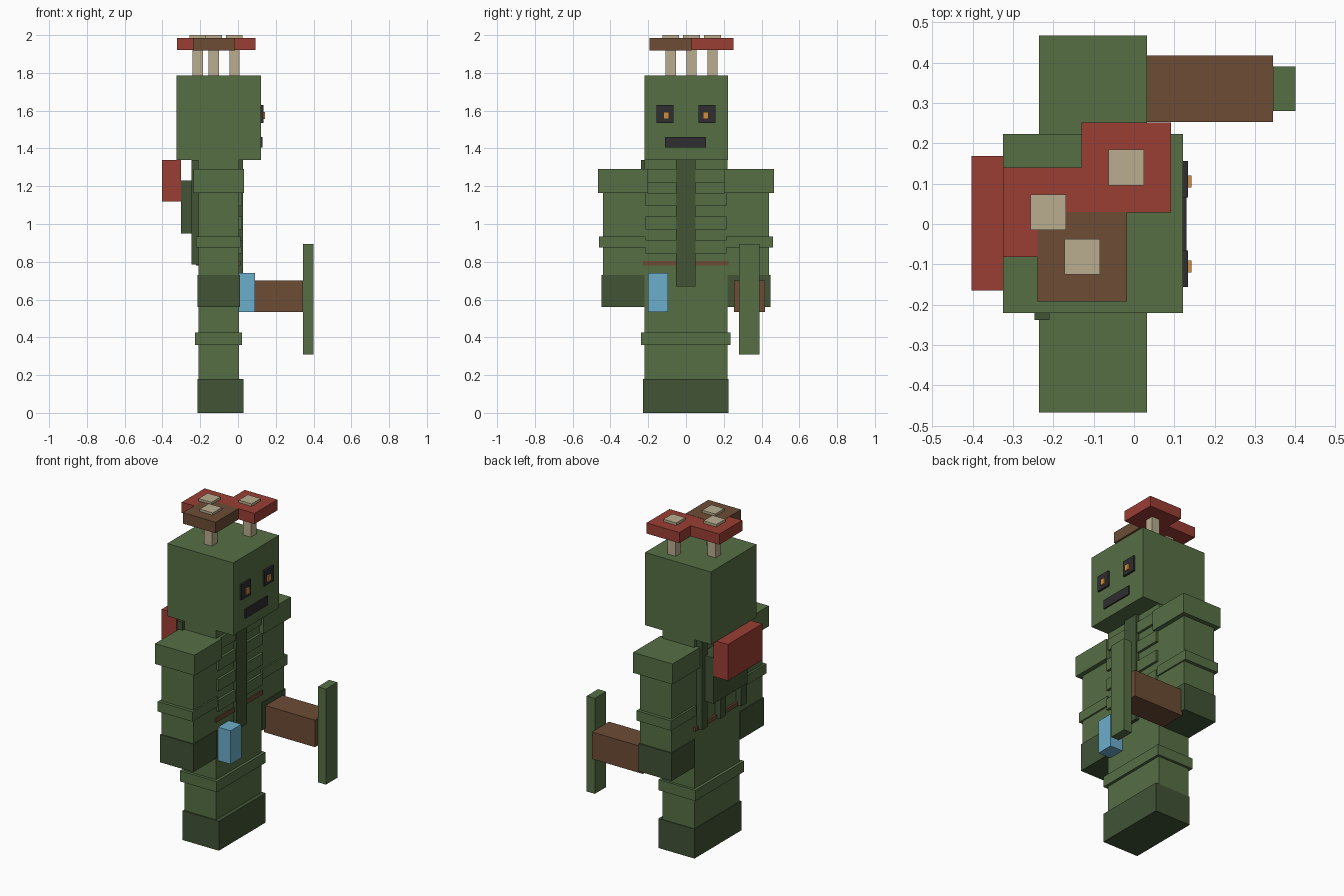
import bpy

cube = bpy.data.objects.get("Cube")
if cube:
    bpy.data.objects.remove(cube, do_unlink=True)


def material(name, rgb):
    """Flat material from 8-bit display colour, converted to linear."""
    lin = [((c / 255 + 0.055) / 1.055) ** 2.4 for c in rgb] + [1.0]
    m = bpy.data.materials.new(name)
    m.use_nodes = True
    m.diffuse_color = lin
    m.node_tree.nodes["Principled BSDF"].inputs["Base Color"].default_value = lin
    return m


MOSS = material("moss green", (86, 111, 69))
DARK = material("dark green", (65, 83, 53))
RED = material("mushroom red", (154, 62, 52))
BROWN = material("wood brown", (108, 76, 53))
BEIGE = material("stem beige", (186, 174, 144))
BLUE = material("bottle blue", (108, 174, 204))
BLACK = material("charcoal", (46, 46, 49))
ORANGE = material("eye orange", (208, 140, 62))


def box(name, mat, x, y, z):
    """Axis-aligned box from (min, max) ranges."""
    corners = [(a, b, c) for a in x for b in y for c in z]
    faces = [(0, 1, 3, 2), (4, 6, 7, 5), (0, 4, 5, 1),
             (2, 3, 7, 6), (0, 2, 6, 4), (1, 5, 7, 3)]
    mesh = bpy.data.meshes.new(name)
    mesh.from_pydata(corners, [], faces)
    mesh.materials.append(mat)
    obj = bpy.data.objects.new(name, mesh)
    bpy.context.collection.objects.link(obj)
    return obj


def pair(name, mat, x, y, z):
    """The same box on the +y and -y sides."""
    box(name + "_a", mat, x, y, z)
    box(name + "_b", mat, x, (-y[1], -y[0]), z)


# Body and legs
box("torso", MOSS, (-.21, .005), (-.22, .22), (.73, 1.34))
box("legs", MOSS, (-.21, .005), (-.22, .22), (.18, .73))
box("boots", DARK, (-.215, .03), (-.228, .225), (0, .18))
box("knee_band", MOSS, (-.228, .022), (-.238, .235), (.36, .425))
box("belt", BROWN, (-.222, .012), (-.228, .225), (.78, .805))

# Chest ribs either side of the front strap
for i in range(4):
    top = 1.29 - i * .125
    pair(f"chest_rib_{i}", MOSS, (.004, .02), (.05, .215), (top - .07, top))
box("front_strap", DARK, (.004, .026), (-.052, .05), (.67, 1.34))

# Arms
pair("arm", MOSS, (-.21, .005), (.219, .44), (.73, 1.17))
pair("hand", DARK, (-.215, .01), (.219, .447), (.56, .73))
pair("wrist_band", MOSS, (-.222, .014), (.215, .46), (.875, .935))
pair("shoulder", MOSS, (-.235, .032), (.2, .467), (1.165, 1.29))

# Head and face
box("head", MOSS, (-.325, .122), (-.22, .223), (1.34, 1.785))
pair("eye_socket", BLACK, (.122, .134), (.066, .156), (1.535, 1.63))
pair("eye", ORANGE, (.134, .143), (.09, .12), (1.555, 1.592))
box("mouth", BLACK, (.122, .13), (-.11, .107), (1.405, 1.46))

# Back: hanging vines, pack and bedroll
for i, y in enumerate((-.21, -.01, .17)):
    box(f"vine_{i}", DARK, (-.246, -.209), (y - .028, y + .028), (.785, 1.34))
box("back_pack", DARK, (-.303, -.209), (-.165, .165), (.95, 1.23))
box("bedroll", RED, (-.402, -.303), (-.165, .168), (1.118, 1.34))

# Mushrooms on the head
for i, (x, y, mat, lift) in enumerate([(-.019, .14, RED, 0),
                                       (-.213, .029, RED, 0),
                                       (-.128, -.081, BROWN, .001)]):
    def around(r):
        return (x - r, x + r), (y - r, y + r)
    box(f"mushroom_stem_{i}", BEIGE, *around(.027), (1.785, 1.93))
    box(f"mushroom_cap_{i}", mat, *around(.111), (1.92 - lift, 1.985 + lift))
    box(f"mushroom_spot_{i}", BEIGE, *around(.044), (1.985, 2.0))

# Held tool and bottle
box("tool_handle", BROWN, (0, .345), (.253, .418), (.535, .70))
box("tool_blade", MOSS, (.345, .4), (.28, .39), (.31, .895))
box("bottle", BLUE, (.004, .09), (-.2, -.095), (.535, .74))
